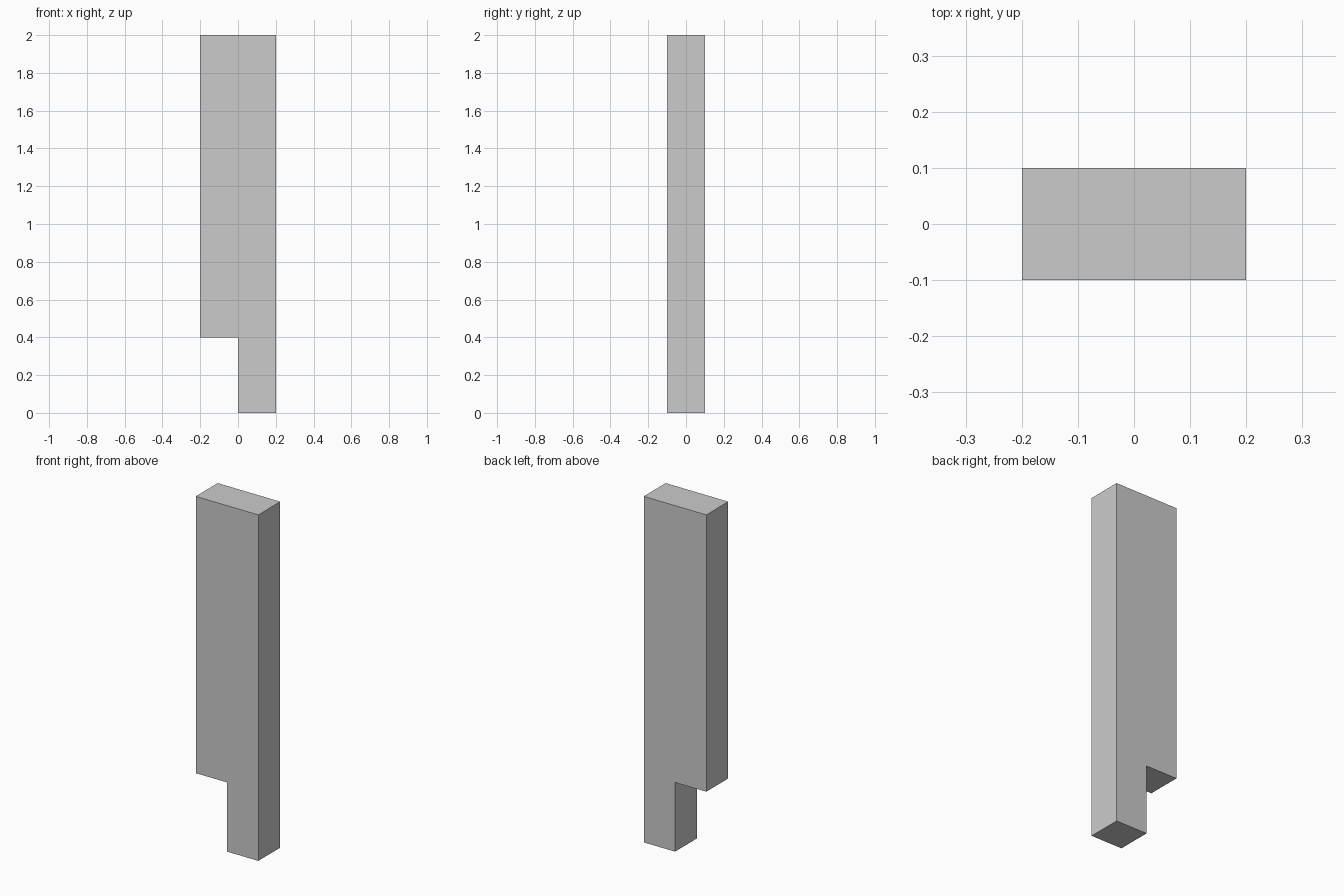
import bpy, bmesh
from mathutils import Vector

if "Cube" in bpy.data.objects:
    bpy.data.objects.remove(bpy.data.objects["Cube"])

# Notched post: L-shaped front profile (x, z) extruded through its depth
PROFILE = [(0, 0), (0.2, 0), (0.2, 2), (-0.2, 2), (-0.2, 0.4), (0, 0.4)]
DEPTH = 0.2

bm = bmesh.new()
face = bm.faces.new([bm.verts.new((x, -DEPTH / 2, z)) for x, z in PROFILE])
extruded = bmesh.ops.extrude_face_region(bm, geom=[face], use_keep_orig=True)
back = [v for v in extruded["geom"] if isinstance(v, bmesh.types.BMVert)]
bmesh.ops.translate(bm, verts=back, vec=Vector((0, DEPTH, 0)))
bmesh.ops.recalc_face_normals(bm, faces=bm.faces)

mesh = bpy.data.meshes.new("notched_post")
bm.to_mesh(mesh)
bm.free()
bpy.context.collection.objects.link(bpy.data.objects.new("notched_post", mesh))
